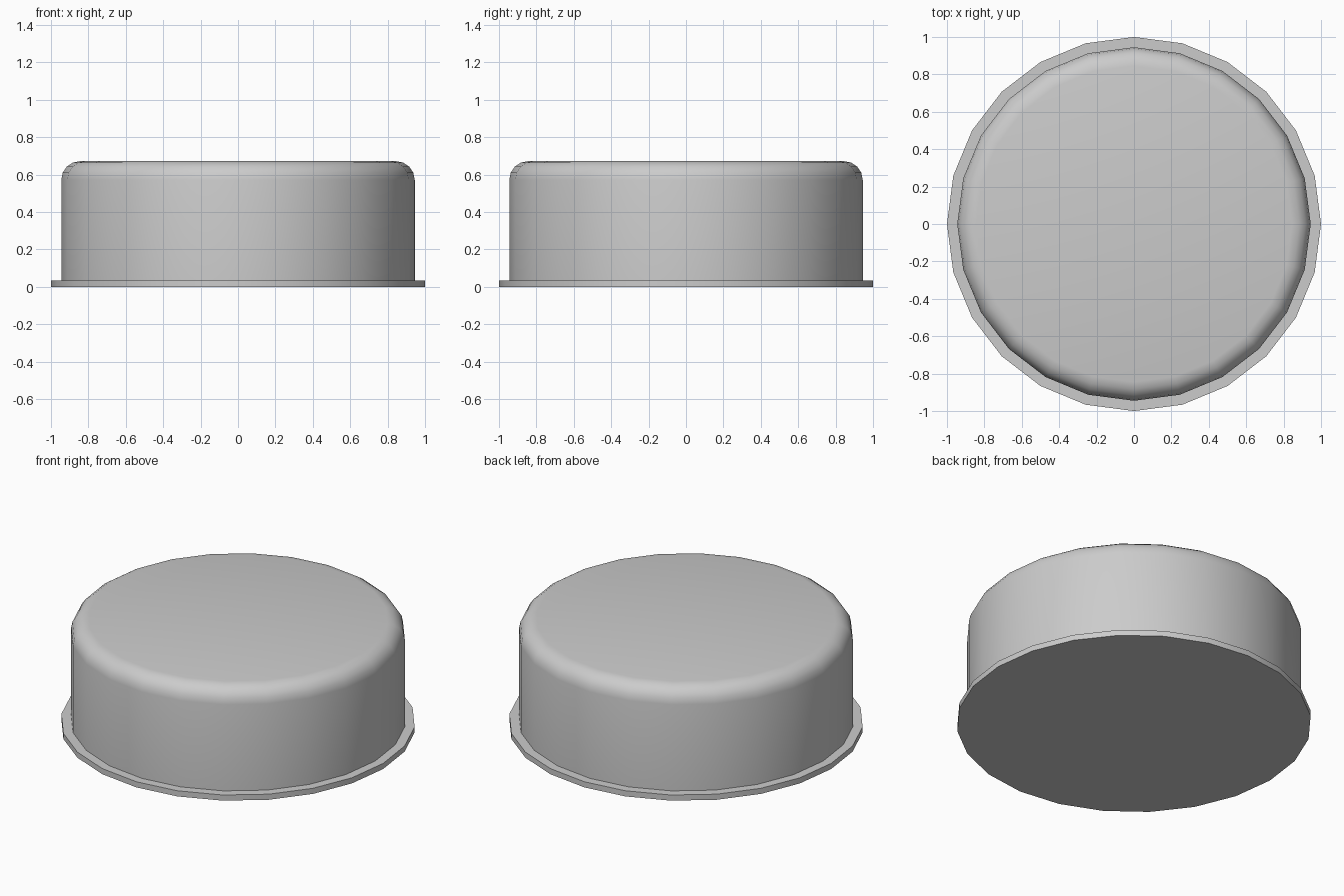
import bpy, bmesh, math

if "Cube" in bpy.data.objects:
    bpy.data.objects.remove(bpy.data.objects["Cube"])

SIDES = 24


def lathe(name, profile):
    """Revolve (radius, z) points around z and cap both ends."""
    bm = bmesh.new()
    rings = []
    for r, z in profile:
        rings.append([bm.verts.new((r * math.cos(2 * math.pi * i / SIDES),
                                    r * math.sin(2 * math.pi * i / SIDES), z))
                      for i in range(SIDES)])
    for low, high in zip(rings, rings[1:]):
        for i in range(SIDES):
            j = (i + 1) % SIDES
            bm.faces.new((low[i], low[j], high[j], high[i]))
    bm.faces.new(rings[0][::-1])
    bm.faces.new(rings[-1])
    mesh = bpy.data.meshes.new(name)
    bm.to_mesh(mesh)
    bm.free()
    obj = bpy.data.objects.new(name, mesh)
    bpy.context.collection.objects.link(obj)
    bpy.ops.object.select_all(action='DESELECT')
    obj.select_set(True)
    bpy.context.view_layer.objects.active = obj
    bpy.ops.object.shade_smooth_by_angle(angle=math.radians(40))
    return obj


# Flange, drum wall and rounded top shoulder in one turned profile
R, H, F, STEPS = 0.945, 0.672, 0.1, 4
profile = [(1, 0), (1, 0.035), (R, 0.035)]
for k in range(STEPS + 1):
    a = math.pi / 2 * k / STEPS
    profile.append((R - F + F * math.cos(a), H - F + F * math.sin(a)))
lathe("round_cap", profile)
